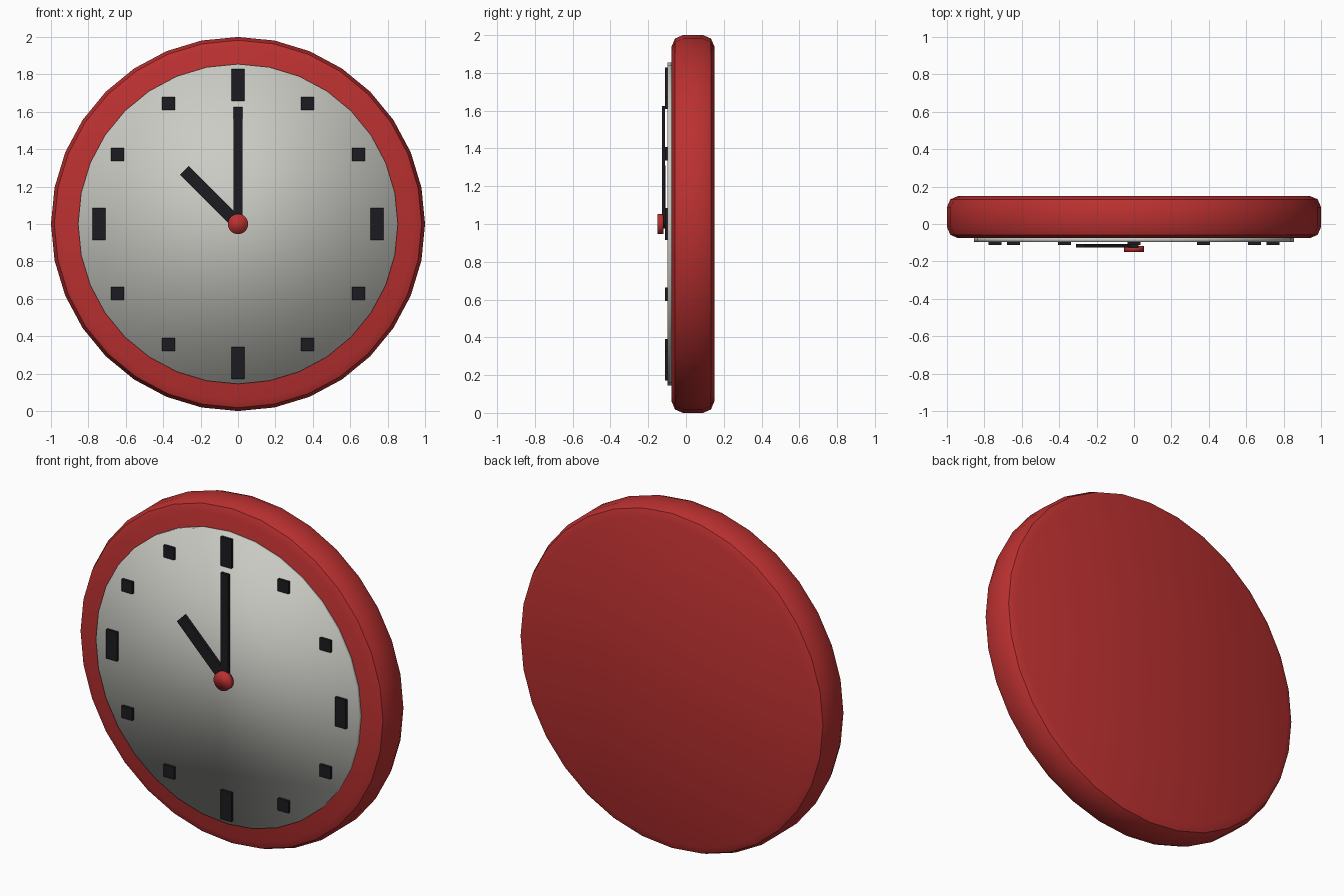
import bpy, bmesh, math
from mathutils import Matrix

if "Cube" in bpy.data.objects:
    bpy.data.objects.remove(bpy.data.objects["Cube"])

SIDES = 32
CENTRE_Z = 1.0


def material(name, rgb):
    m = bpy.data.materials.new(name)
    m.diffuse_color = (*rgb, 1)
    m.use_nodes = True
    m.node_tree.nodes["Principled BSDF"].inputs["Base Color"].default_value = m.diffuse_color
    return m


RED = material("red", (0.50, 0.03, 0.03))
BLACK = material("black", (0.012, 0.012, 0.015))
PALE = material("pale", (0.60, 0.60, 0.56))


def finish(name, bm, mat, smooth_angle=None):
    bmesh.ops.recalc_face_normals(bm, faces=bm.faces)
    me = bpy.data.meshes.new(name)
    bm.to_mesh(me)
    bm.free()
    me.materials.append(mat)
    ob = bpy.data.objects.new(name, me)
    bpy.context.collection.objects.link(ob)
    if smooth_angle is not None:
        bpy.ops.object.select_all(action='DESELECT')
        ob.select_set(True)
        bpy.context.view_layer.objects.active = ob
        bpy.ops.object.shade_smooth_by_angle(angle=math.radians(smooth_angle))
    return ob


def disc(name, profile, mat, smooth_angle):
    """Closed disc facing -y, from (radius, y) rings."""
    bm = bmesh.new()
    rings = []
    for r, y in profile:
        rings.append([bm.verts.new((r * math.cos(a), y, CENTRE_Z + r * math.sin(a)))
                      for a in (i * math.tau / SIDES for i in range(SIDES))])
    for a, b in zip(rings, rings[1:]):
        for i in range(SIDES):
            j = (i + 1) % SIDES
            bm.faces.new((a[i], a[j], b[j], b[i]))
    bm.faces.new(rings[0])
    bm.faces.new(rings[-1])
    return finish(name, bm, mat, smooth_angle)


def block(name, x, z, width, height, y0, y1, angle=0):
    """Box at (x, z) from the dial centre, then turned about that centre."""
    bm = bmesh.new()
    mat = (Matrix.Translation((0, 0, CENTRE_Z)) @ Matrix.Rotation(angle, 4, 'Y')
           @ Matrix.Translation((x, (y0 + y1) / 2, z))
           @ Matrix.Diagonal((width, y1 - y0, height, 1)))
    bmesh.ops.create_cube(bm, size=1, matrix=mat)
    return finish(name, bm, BLACK)


# Rounded case
disc("case", [(0.94, -0.076), (0.982, -0.058), (1.0, -0.016),
              (1.0, 0.09), (0.982, 0.132), (0.94, 0.15)], RED, 35)

# Dial plate, softly shaded over its rim
disc("dial", [(0.855, -0.07), (0.855, -0.097)], PALE, 180)

# Hour marks: tall at the quarters, square in between, all upright
for h in range(12):
    a = h * math.tau / 12
    block(f"hour_mark_{h}", 0.743 * math.sin(a), 0.743 * math.cos(a),
          0.07, 0.17 if h % 3 == 0 else 0.07, -0.112, -0.09)

# Hands
block("minute_hand", 0, 0.3125, 0.05, 0.625, -0.128, -0.112)
block("hour_hand", 0, 0.2025, 0.068, 0.405, -0.125, -0.108, math.radians(-45))

# Centre cap
disc("centre_cap", [(0.054, -0.118), (0.054, -0.15)], RED, 180)
